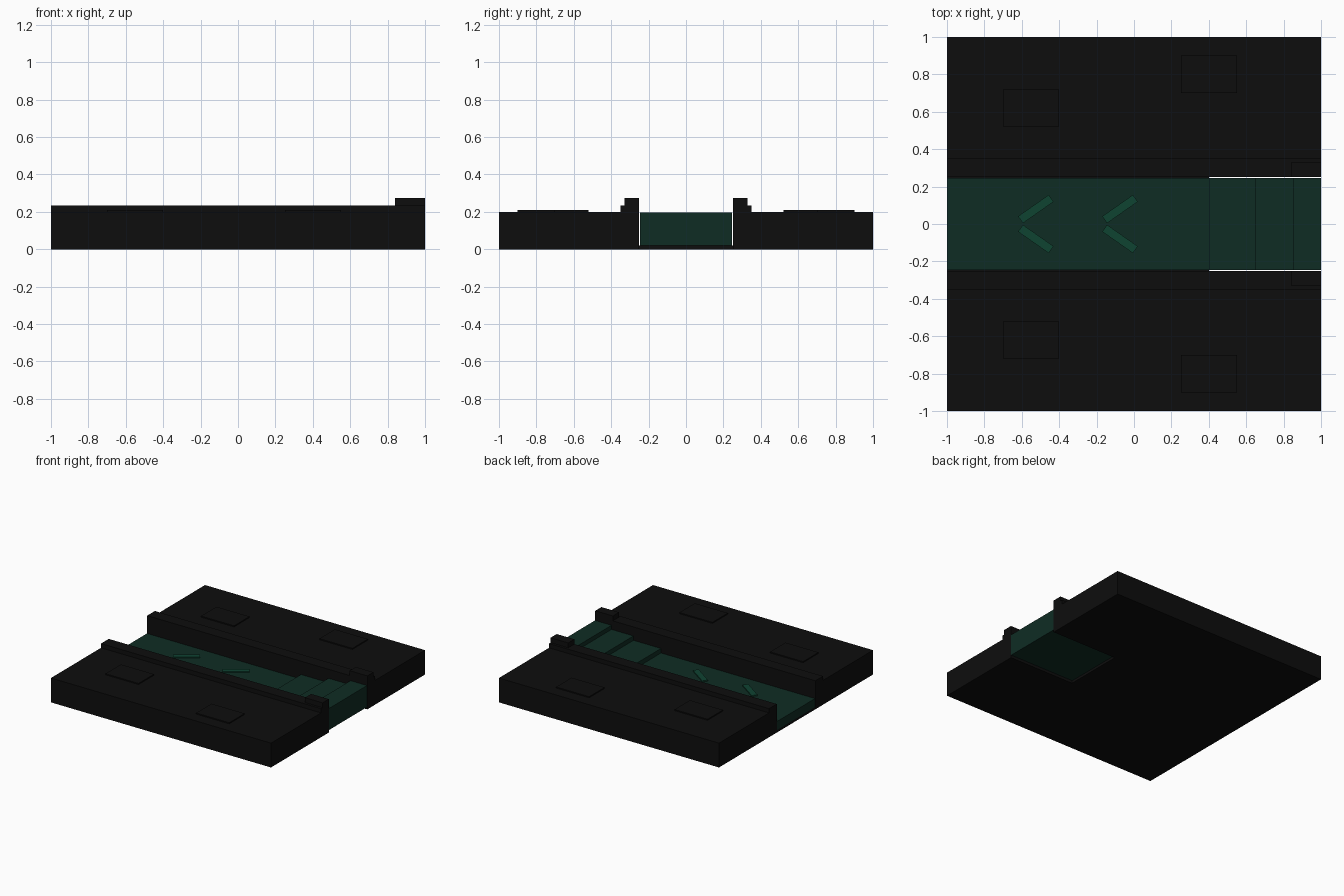
import bpy, bmesh, math
from mathutils import Matrix

if "Cube" in bpy.data.objects:
    bpy.data.objects.remove(bpy.data.objects["Cube"])


def material(name, rgb):
    m = bpy.data.materials.new(name)
    m.diffuse_color = (*rgb, 1)
    m.use_nodes = True
    m.node_tree.nodes["Principled BSDF"].inputs["Base Color"].default_value = m.diffuse_color
    return m


BLACK = material("near_black", (0.0042, 0.0042, 0.0042))
GREEN = material("dark_green", (0.0048, 0.0255, 0.0175))
BRIGHT = material("marker_green", (0.0048, 0.056, 0.031))


def box(name, x, y, z, mat):
    """Box from (min, max) ranges on each axis."""
    bm = bmesh.new()
    bmesh.ops.create_cube(bm, size=1)
    size = [r[1] - r[0] for r in (x, y, z)]
    mid = [(r[0] + r[1]) / 2 for r in (x, y, z)]
    bmesh.ops.transform(bm, matrix=Matrix.Translation(mid) @ Matrix.Diagonal((*size, 1)), verts=bm.verts)
    me = bpy.data.meshes.new(name)
    bm.to_mesh(me)
    bm.free()
    me.materials.append(mat)
    ob = bpy.data.objects.new(name, me)
    bpy.context.collection.objects.link(ob)
    return ob


# thin slab under the channel, open below the steps
box("channel_slab", (-1, 0.4), (-0.25, 0.25), (0, 0.02), BLACK)

# both sides of the tile: ground, kerb, end post and raised panels
for s, side in ((-1, "front"), (1, "back")):
    def span(a, b):
        return tuple(sorted((s * a, s * b)))
    box(side + "_ground", (-1, 1), span(0.25, 1), (0, 0.2), BLACK)
    box(side + "_kerb", (-1, 1), span(0.25, 0.35), (0.2, 0.235), BLACK)
    box(side + "_end_post", (0.84, 1), span(0.25, 0.33), (0.235, 0.275), BLACK)
    for i, (cx, cy) in enumerate(((-0.55, 0.62), (0.4, 0.8))):
        box(f"{side}_panel_{i}", (cx - 0.15, cx + 0.15), span(cy - 0.1, cy + 0.1), (0.2, 0.209), BLACK)

# channel bed and the steps rising at the right end
W = 0.247
box("channel_bed", (-1, 0.4), (-W, W), (0.02, 0.09), GREEN)
for i, (x0, x1, top) in enumerate(((0.4, 0.65, 0.127), (0.65, 0.85, 0.163), (0.85, 1, 0.197))):
    box(f"step_{i}", (x0, x1), (-W, W), (0.02, top), GREEN)

# arrow markers on the bed, each made of two slanted bars
for i, cx in enumerate((-0.525, -0.075)):
    for s in (-1, 1):
        bar = box(f"arrow_{i}_bar", (-0.1, 0.1), (-0.0225, 0.0225), (0, 0.009), BRIGHT)
        bar.location = (cx, s * 0.08, 0.09)
        bar.rotation_euler.z = s * math.radians(35)
